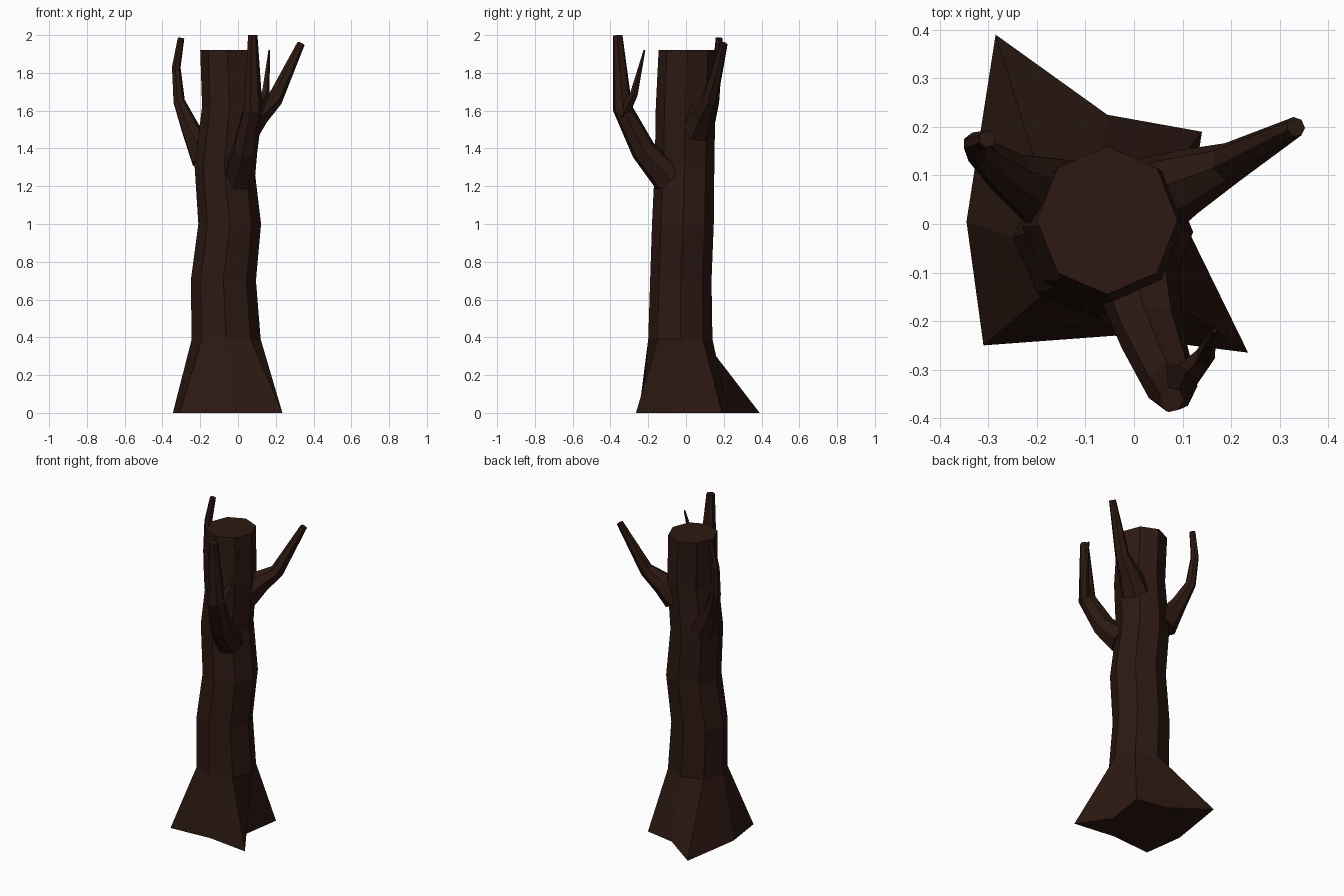
import bpy, bmesh, math
from mathutils import Vector

if "Cube" in bpy.data.objects:
    bpy.data.objects.remove(bpy.data.objects["Cube"])

bark = bpy.data.materials.new("bark")
bark.diffuse_color = (0.026, 0.0095, 0.006, 1)
bark.use_nodes = True
bark.node_tree.nodes["Principled BSDF"].inputs["Base Color"].default_value = bark.diffuse_color


def loft(name, rings):
    """Skin a list of equal-length point rings and cap both ends."""
    bm = bmesh.new()
    loops = [[bm.verts.new(p) for p in ring] for ring in rings]
    n = len(loops[0])
    for a, b in zip(loops, loops[1:]):
        for i in range(n):
            j = (i + 1) % n
            bm.faces.new((a[i], a[j], b[j], b[i]))
    bm.faces.new(loops[0][::-1])
    bm.faces.new(loops[-1])
    bmesh.ops.recalc_face_normals(bm, faces=bm.faces)
    me = bpy.data.meshes.new(name)
    bm.to_mesh(me)
    bm.free()
    me.materials.append(bark)
    ob = bpy.data.objects.new(name, me)
    bpy.context.collection.objects.link(ob)
    return ob


def branch(name, path, sides=7):
    """Tapered tube along (x, y, z, radius) points."""
    pts = [Vector(p[:3]) for p in path]
    rings = []
    for i, p in enumerate(pts):
        t = Vector((0, 0, 0))
        if i > 0:
            t += (p - pts[i - 1]).normalized()
        if i < len(pts) - 1:
            t += (pts[i + 1] - p).normalized()
        t.normalize()
        u = (Vector((1, 0, 0)) - t * t.x).normalized()
        v = t.cross(u)
        r = path[i][3]
        rings.append([p + r * (u * math.cos(a) + v * math.sin(a))
                      for a in (2 * math.pi * k / sides for k in range(sides))])
    return loft(name, rings)


# Trunk: flared root outline, then octagonal rings (z, x min, x max, y min, y max)
roots = [(0.10, -0.07), (0.14, 0.19), (-0.055, 0.225), (-0.285, 0.39),
         (-0.345, 0.005), (-0.31, -0.25), (-0.04, -0.23), (0.235, -0.265)]
levels = [(0.39, -0.245, 0.12, -0.20, 0.14), (0.70, -0.25, 0.095, -0.19, 0.135),
          (1.00, -0.21, 0.122, -0.18, 0.147), (1.31, -0.23, 0.085, -0.165, 0.15),
          (1.62, -0.19, 0.10, -0.16, 0.155), (1.92, -0.20, 0.09, -0.145, 0.16)]
trunk_rings = [[(x, y, 0) for x, y in roots]]
for z, x0, x1, y0, y1 in levels:
    trunk_rings.append([((x0 + x1) / 2 + (x1 - x0) / 2 * math.cos(k * math.pi / 4),
                         (y0 + y1) / 2 + (y1 - y0) / 2 * math.sin(k * math.pi / 4), z)
                        for k in range(8)])
loft("trunk", trunk_rings)

# Front branch and its small twig
branch("front_branch", [(0.0, -0.09, 1.24, 0.09), (0.035, -0.225, 1.39, 0.068),
                        (0.078, -0.335, 1.61, 0.053), (0.077, -0.362, 2.0, 0.026)])
branch("front_twig", [(0.09, -0.335, 1.58, 0.035), (0.145, -0.275, 1.69, 0.022),
                      (0.165, -0.22, 1.92, 0.005)], 5)

# Right branch
branch("right_branch", [(0.03, 0.05, 1.50, 0.09), (0.10, 0.085, 1.58, 0.07),
                        (0.195, 0.125, 1.66, 0.043), (0.333, 0.2, 1.955, 0.021)])

# Left branch
branch("left_branch", [(-0.17, 0.06, 1.35, 0.085), (-0.255, 0.10, 1.51, 0.05),
                       (-0.313, 0.145, 1.65, 0.032), (-0.328, 0.165, 1.83, 0.024),
                       (-0.302, 0.175, 1.985, 0.018)])
